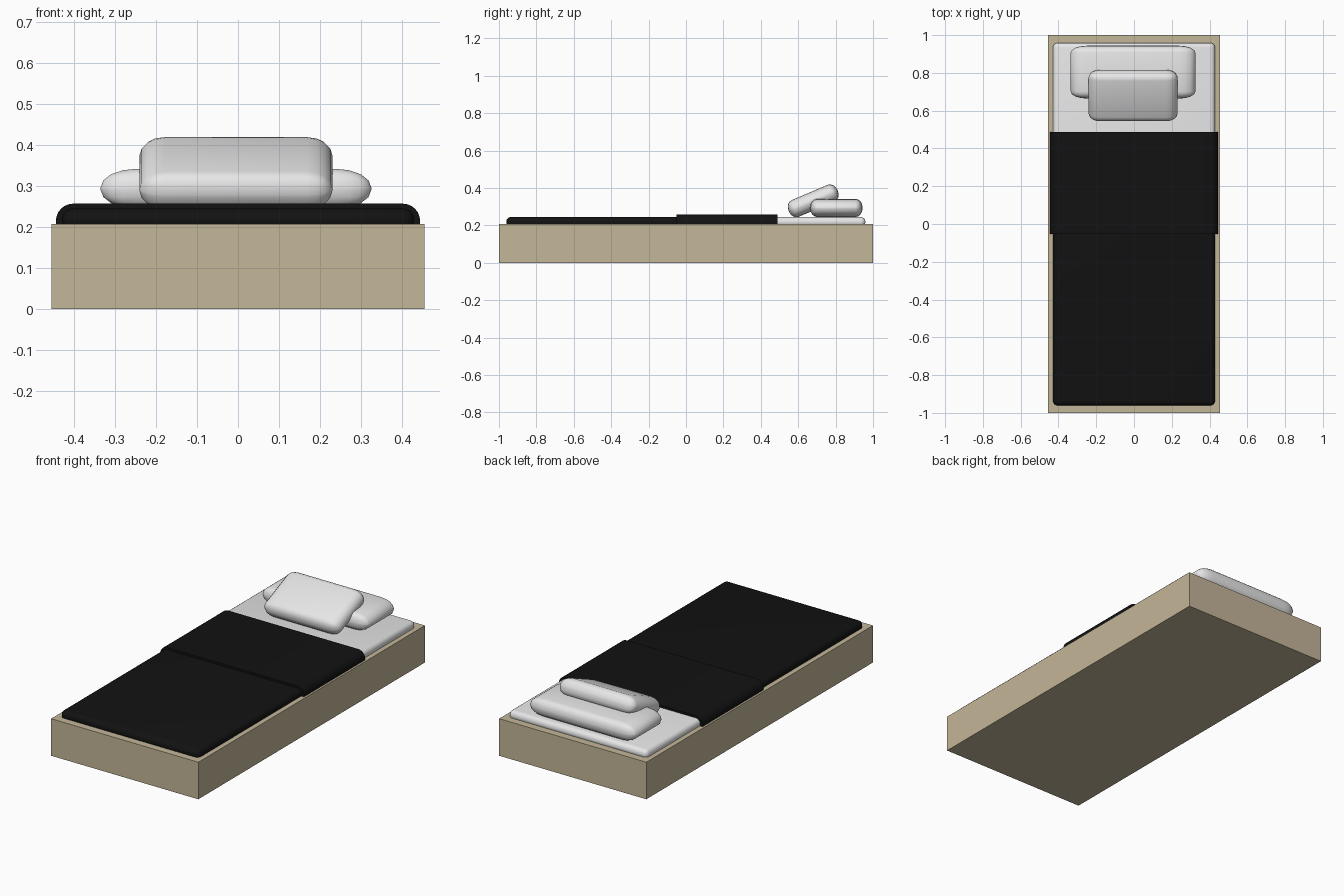
import bpy, bmesh, math
from mathutils import Matrix, Vector

if "Cube" in bpy.data.objects:
    bpy.data.objects.remove(bpy.data.objects["Cube"])


def material(name, rgb):
    m = bpy.data.materials.new(name)
    m.diffuse_color = (*rgb, 1)
    m.use_nodes = True
    m.node_tree.nodes["Principled BSDF"].inputs["Base Color"].default_value = m.diffuse_color
    return m


WOOD = material("tan_base", (0.55, 0.465, 0.315))
LINEN = material("white_linen", (0.8, 0.8, 0.8))
BLANKET = material("black_blanket", (0.006, 0.006, 0.006))


def finish(bm, name, mats, smooth=True):
    me = bpy.data.meshes.new(name)
    bmesh.ops.recalc_face_normals(bm, faces=bm.faces)
    bm.to_mesh(me)
    bm.free()
    ob = bpy.data.objects.new(name, me)
    bpy.context.collection.objects.link(ob)
    for m in mats:
        me.materials.append(m)
    if smooth:
        bpy.ops.object.select_all(action='DESELECT')
        ob.select_set(True)
        bpy.context.view_layer.objects.active = ob
        bpy.ops.object.shade_smooth_by_angle(angle=math.radians(40))
    return ob


def box(lo, hi, bevel=0, segments=4):
    bm = bmesh.new()
    bmesh.ops.create_cube(bm, size=1)
    lo, hi = Vector(lo), Vector(hi)
    bmesh.ops.scale(bm, vec=hi - lo, verts=bm.verts)
    bmesh.ops.translate(bm, vec=(lo + hi) / 2, verts=bm.verts)
    if bevel:
        bmesh.ops.bevel(bm, geom=bm.edges[:], offset=bevel, segments=segments,
                        profile=0.5, affect='EDGES')
    return bm


# Bed base
finish(box((-0.455, -1, 0), (0.455, 1, 0.207)), "bed_base", [WOOD], False)

# Mattress: white at the head, covered in black below the fold
bm = box((-0.429, -0.961, 0.19), (0.429, 0.959, 0.245), 0.025)
bmesh.ops.bisect_plane(bm, geom=bm.verts[:] + bm.edges[:] + bm.faces[:],
                       plane_co=(0, 0.3, 0), plane_no=(0, 1, 0))
for f in bm.faces:
    f.material_index = 1 if f.calc_center_median().y < 0.3 else 0
finish(bm, "mattress", [LINEN, BLANKET])

# Folded-back blanket: rounded-top profile drawn along y
W, TOP, R = 0.444, 0.257, 0.042
profile = [(-W, 0.2)]
for side, start in ((-1, 180), (1, 90)):
    for i in range(7):
        a = math.radians(start - 15 * i)
        profile.append((side * (W - R) + R * math.cos(a), TOP - R + R * math.sin(a)))
profile.append((W, 0.2))
bm = bmesh.new()
face = bm.faces.new([bm.verts.new((x, -0.052, z)) for x, z in profile])
ext = bmesh.ops.extrude_face_region(bm, geom=[face], use_keep_orig=True)
bmesh.ops.translate(bm, vec=(0, 0.54, 0),
                    verts=[v for v in ext["geom"] if isinstance(v, bmesh.types.BMVert)])
finish(bm, "blanket_fold", [BLANKET])


# Pillows: a bevelled slab stretched to size, then tilted and placed
def pillow(name, size, centre, tilt=0):
    bm = box((-0.5, -0.5, -0.14), (0.5, 0.5, 0.14), 0.132, 4)
    bmesh.ops.scale(bm, vec=(size[0], size[1], size[2] / 0.28), verts=bm.verts)
    bm.transform(Matrix.Translation(centre) @ Matrix.Rotation(math.radians(tilt), 4, 'X'))
    finish(bm, name, [LINEN])


pillow("back_pillow", (0.66, 0.28, 0.097), (-0.005, 0.804, 0.2935))
pillow("front_pillow", (0.47, 0.284, 0.097), (-0.005, 0.68, 0.3315), 23)
